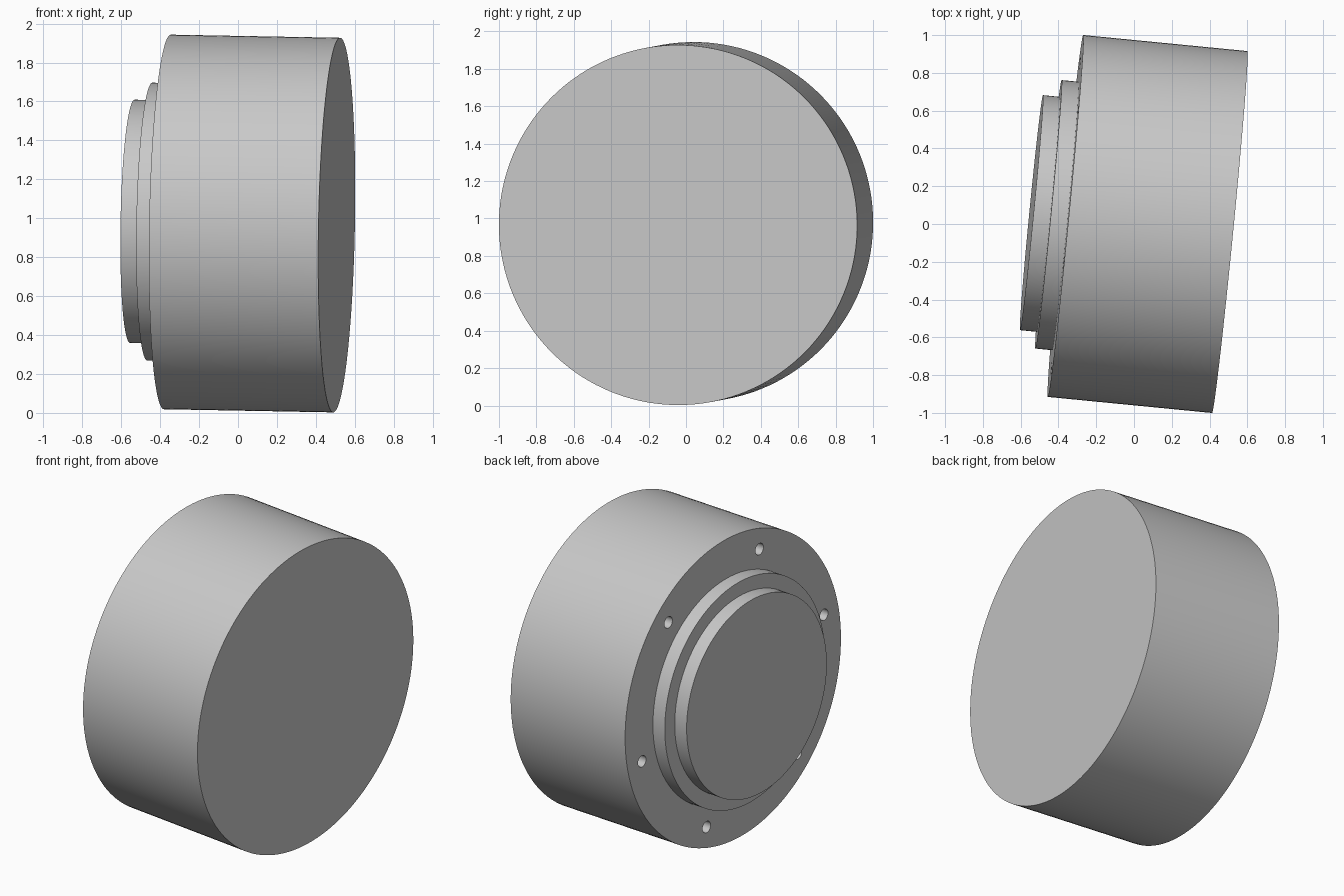
import bpy, bmesh, math
from mathutils import Matrix, Vector

cube = bpy.data.objects.get("Cube")
if cube:
    bpy.data.objects.remove(cube, do_unlink=True)

# Single grey material
grey = bpy.data.materials.new("light grey")
grey.use_nodes = True
colour = (0.58, 0.58, 0.58, 1)
grey.diffuse_color = colour
grey.node_tree.nodes["Principled BSDF"].inputs["Base Color"].default_value = colour

# Tilted frame: local z runs along the drum from the plain face to the stepped face
along = Vector((-0.87, 0.085, 0.016)).normalized()
side = Vector((0, 0, 1)).cross(-along).normalized()
up = along.cross(side)
frame = Matrix((side, up, along)).transposed().to_4x4()
frame.translation = (0.507, -0.0425, 0.965)

DRUM_LENGTH = 0.874
HOLE_COUNT, HOLE_CIRCLE, HOLE_RADIUS, HOLE_DEPTH = 6, 0.835, 0.036, 0.15


def add_object(name, bm):
    bmesh.ops.recalc_face_normals(bm, faces=bm.faces)
    mesh = bpy.data.meshes.new(name)
    bm.to_mesh(mesh)
    bm.free()
    mesh.materials.append(grey)
    obj = bpy.data.objects.new(name, mesh)
    obj.matrix_world = frame
    bpy.context.collection.objects.link(obj)
    return obj


def add_cylinder(bm, radius, z0, z1, segments, x=0, y=0):
    bmesh.ops.create_cone(
        bm, cap_ends=True, segments=segments, radius1=radius, radius2=radius,
        depth=z1 - z0, matrix=Matrix.Translation((x, y, (z0 + z1) / 2)))


# Drum with two raised steps, grown from one disc by extruding and insetting
bm = bmesh.new()
disc = bmesh.ops.create_circle(bm, cap_ends=True, segments=144, radius=0.9625)
end = bm.faces[:][0]


def extrude(face, height):
    new = bmesh.ops.extrude_face_region(bm, geom=[face], use_keep_orig=True)["geom"]
    bmesh.ops.translate(bm, vec=(0, 0, height),
                        verts=[g for g in new if isinstance(g, bmesh.types.BMVert)])
    return next(g for g in new if isinstance(g, bmesh.types.BMFace) and len(g.verts) > 4)


def shrink(face, radius):
    ring = extrude(face, 0)
    bm.faces.remove(face)
    for v in ring.verts:
        v.co.xy = v.co.xy.normalized() * radius
    return ring


end = extrude(end, DRUM_LENGTH)
for radius, height in ((0.714, 0.0905), (0.625, 0.0905)):
    end = shrink(end, radius)
    base = end
    end = extrude(base, height)
    bm.faces.remove(base)
drum = add_object("stepped_drum", bm)

# Ring of bolt holes around the steps
bm = bmesh.new()
for i in range(HOLE_COUNT):
    a = math.radians(-47.6) + i * math.tau / HOLE_COUNT
    add_cylinder(bm, HOLE_RADIUS, DRUM_LENGTH - HOLE_DEPTH, DRUM_LENGTH + 0.05, 32,
                 HOLE_CIRCLE * math.cos(a), HOLE_CIRCLE * math.sin(a))
cutter = add_object("bolt_hole_cutter", bm)
cutter.hide_render = True

cut = drum.modifiers.new("bolt holes", "BOOLEAN")
cut.object = cutter
cut.operation = "DIFFERENCE"
cut.solver = "EXACT"

bpy.ops.object.select_all(action="DESELECT")
drum.select_set(True)
bpy.context.view_layer.objects.active = drum
bpy.ops.object.modifier_apply(modifier=cut.name)
bpy.data.objects.remove(cutter, do_unlink=True)
bpy.ops.object.shade_smooth_by_angle(angle=math.radians(30))
